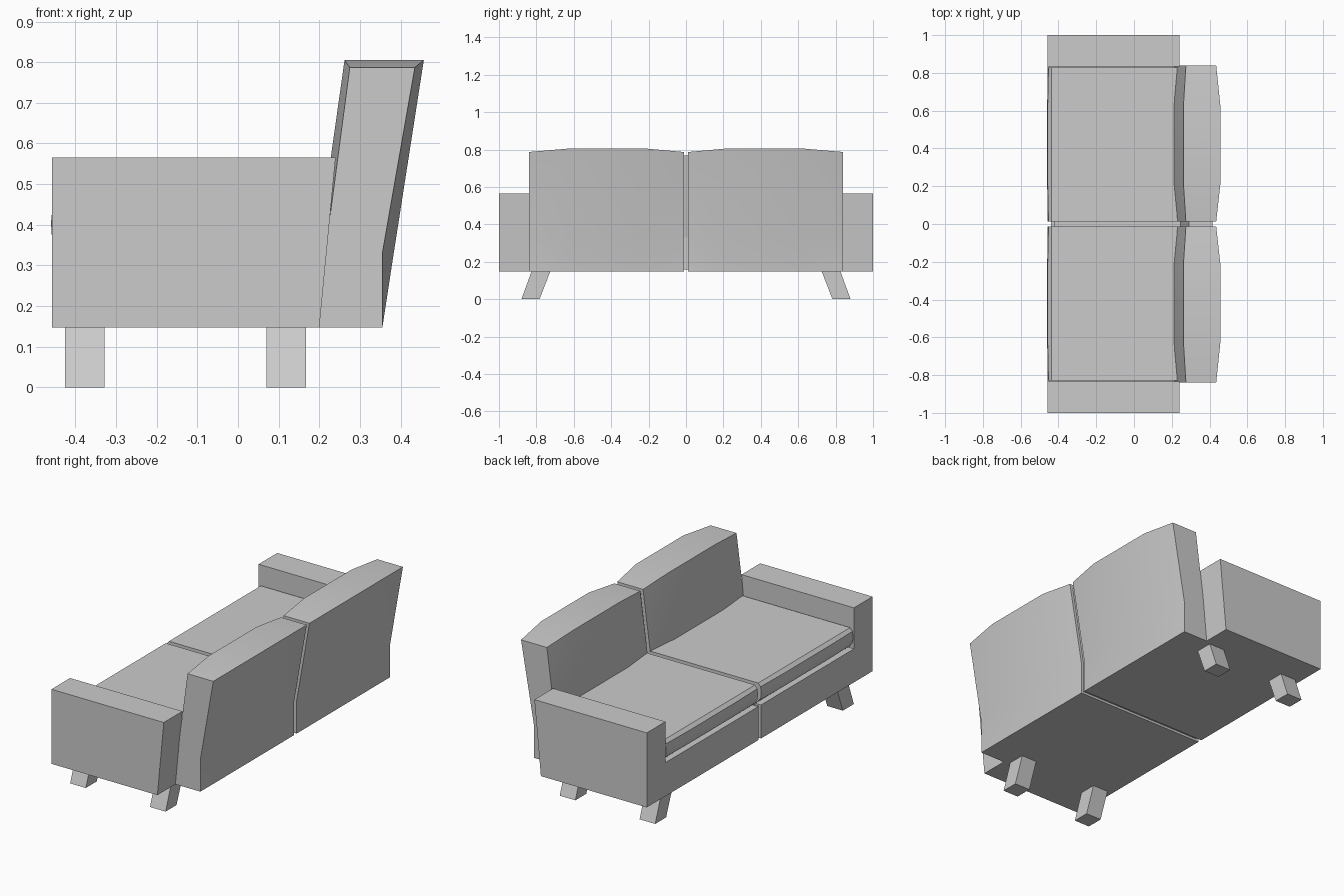
import bpy, bmesh

if "Cube" in bpy.data.objects:
    bpy.data.objects.remove(bpy.data.objects["Cube"])


def loft(name, sections, smooth=False):
    """Skin a row of matching closed (x, y, z) sections and cap both ends."""
    bm = bmesh.new()
    rings = [[bm.verts.new(p) for p in s] for s in sections]
    n = len(rings[0])
    for a, b in zip(rings, rings[1:]):
        for i in range(n):
            j = (i + 1) % n
            bm.faces.new((a[i], a[j], b[j], b[i]))
    bm.faces.new(rings[0])
    bm.faces.new(rings[-1][::-1])
    bmesh.ops.recalc_face_normals(bm, faces=bm.faces)
    me = bpy.data.meshes.new(name)
    bm.to_mesh(me)
    bm.free()
    ob = bpy.data.objects.new(name, me)
    bpy.context.collection.objects.link(ob)
    if smooth:
        bpy.ops.object.select_all(action='DESELECT')
        bpy.context.view_layer.objects.active = ob
        ob.select_set(True)
        bpy.ops.object.shade_smooth_by_angle(angle=0.6)
    return ob


def extrude(name, profile, y0, y1):
    """Extrude an (x, z) profile along y."""
    return loft(name, [[(x, y, z) for x, z in profile] for y in (y0, y1)])


def mirror(ob):
    """Mirror across the middle of the sofa."""
    m = ob.modifiers.new("mirror", 'MIRROR')
    m.use_axis = (False, True, False)


GAP = 0.012

# Arms, with a raked rear edge
mirror(extrude("arms", [(-.457, .147), (.2, .147), (.24, .565), (-.457, .565)], .835, 1.0))

# Seat base halves and the recessed strip joining them
mirror(extrude("seat_base", [(-.457, .147), (.205, .147), (.222, .335), (-.457, .335)], GAP, .835))
extrude("seat_joint", [(-.44, .16), (.3, .16), (.3, .42), (-.42, .42), (-.42, .325), (-.44, .325)],
        -GAP, GAP)

# Seat cushions with a rounded front, bowed slightly in the middle
cushion = []
for y, bow in ((.014, 0), (.22, .004), (.62, .004), (.828, 0)):
    cushion.append([(x, y, z) for x, z in (
        (.23, .33), (-.415, .33), (-.44 - bow, .352), (-.454 - bow, .375), (-.456 - bow, .405),
        (-.453 - bow, .435), (-.438, .452), (.23, .452))])
mirror(loft("seat_cushions", cushion, True))

# Back cushions: straight at the sides, fuller in the middle
side = [(.2, .147), (.213, .32), (.275, .787), (.435, .787), (.355, .33), (.355, .147)]
full = [(.195, .147), (.195, .33), (.262, .805), (.457, .805), (.383, .33), (.355, .147)]
back = [[(x, y, z) for x, z in prof]
        for y, prof in ((GAP, side), (.21, full), (.63, full), (.84, side))]
mirror(loft("back_cushions", back, True))

# Recessed strip between the back cushions
extrude("back_joint", [(.22, .16), (.232, .32), (.29, .767), (.415, .767), (.34, .33), (.34, .16)],
        -GAP, GAP)

# Splayed legs
for label, x0, x1 in (("front_legs", -.425, -.328), ("rear_legs", .07, .167)):
    leg = [[(x0, y, z), (x1, y, z), (x1, y + w, z), (x0, y + w, z)]
           for y, w, z in ((.783, .097, 0), (.725, .1, .15))]
    mirror(loft(label, leg))
